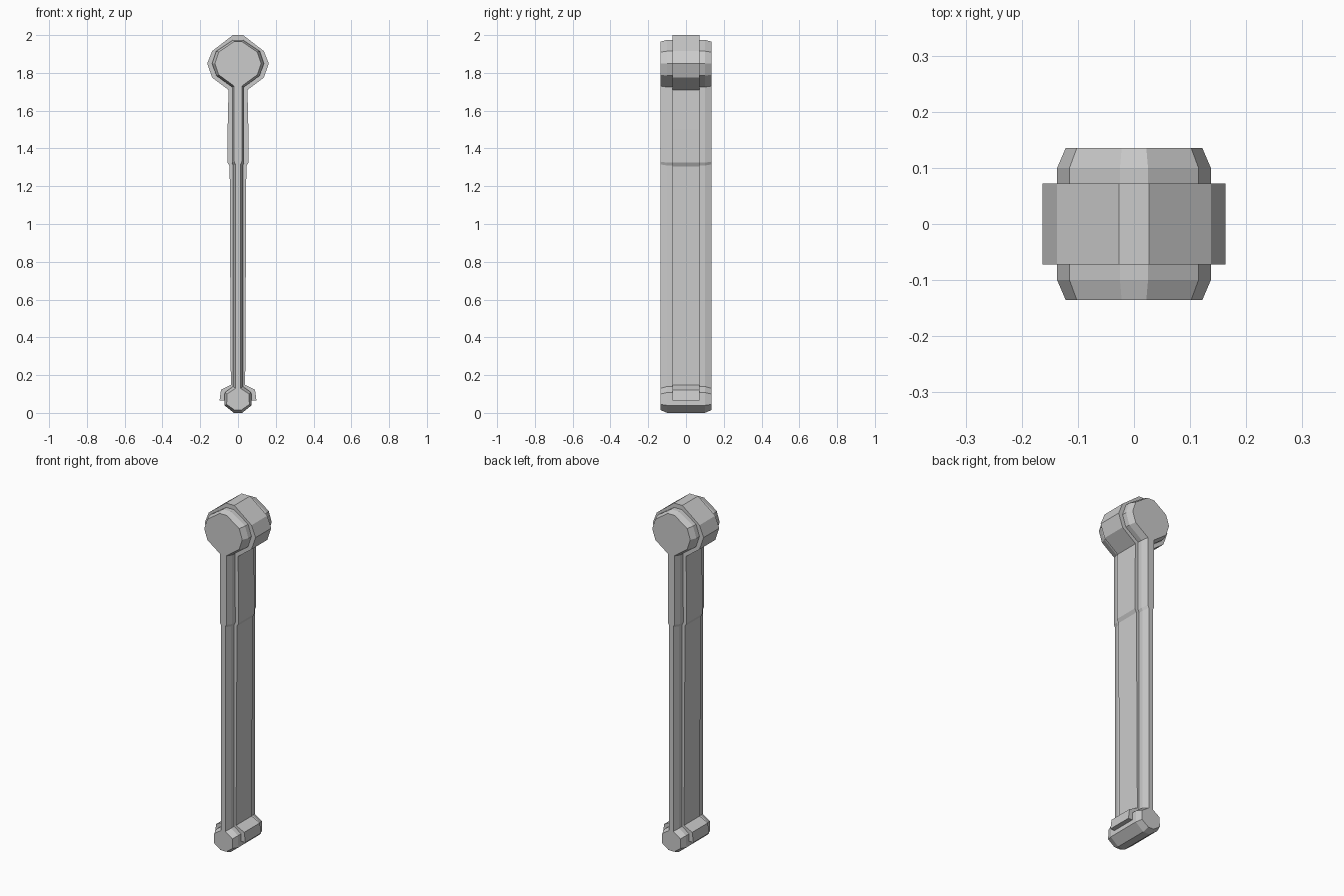
import bpy, bmesh

if "Cube" in bpy.data.objects:
    bpy.data.objects.remove(bpy.data.objects["Cube"])


def loft(name, sections):
    """Bridge mirrored half-profiles [(x, z)...] (top to bottom) placed at successive y values."""
    bm = bmesh.new()
    rings = []
    for y, half in sections:
        outline = half + [(-x, z) for x, z in reversed(half)]
        rings.append([bm.verts.new((x, y, z)) for x, z in outline])
    for a, b in zip(rings, rings[1:]):
        n = len(a)
        for i in range(n):
            j = (i + 1) % n
            bm.faces.new((a[i], a[j], b[j], b[i]))
    bm.faces.new(rings[0])
    bm.faces.new(rings[-1])
    bmesh.ops.recalc_face_normals(bm, faces=bm.faces)
    # split the concave end outlines into clean triangles
    bmesh.ops.triangulate(bm, faces=[f for f in bm.faces if len(f.verts) > 4])
    mesh = bpy.data.meshes.new(name)
    bm.to_mesh(mesh)
    bm.free()
    obj = bpy.data.objects.new(name, mesh)
    bpy.context.collection.objects.link(obj)
    return obj


# Inner body: round head, slim stepped shaft, small foot
body = [(0.025, 1.975), (0.115, 1.915), (0.137, 1.85), (0.115, 1.785),
        (0.032, 1.725), (0.033, 1.325), (0.026, 1.31), (0.026, 0.14),
        (0.07, 0.108), (0.072, 0.04), (0.022, 0.0)]
# Smaller outline of the chamfered end faces
cap = [(0.022, 1.965), (0.102, 1.91), (0.122, 1.85), (0.102, 1.79),
       (0.02, 1.73), (0.02, 1.33), (0.013, 1.315), (0.013, 0.13),
       (0.058, 0.1), (0.06, 0.045), (0.018, 0.015)]
loft("inner_body", [(-0.135, cap), (-0.1, body), (0.1, body), (0.135, cap)])

# Raised middle band wrapping the head, shaft and top of the foot
band = [(0.027, 2.0), (0.137, 1.915), (0.163, 1.85), (0.137, 1.775),
        (0.05, 1.71), (0.055, 1.5), (0.055, 1.325), (0.044, 1.305),
        (0.042, 0.9), (0.038, 0.148), (0.09, 0.122), (0.098, 0.065)]
loft("middle_band", [(-0.072, band), (0.072, band)])
